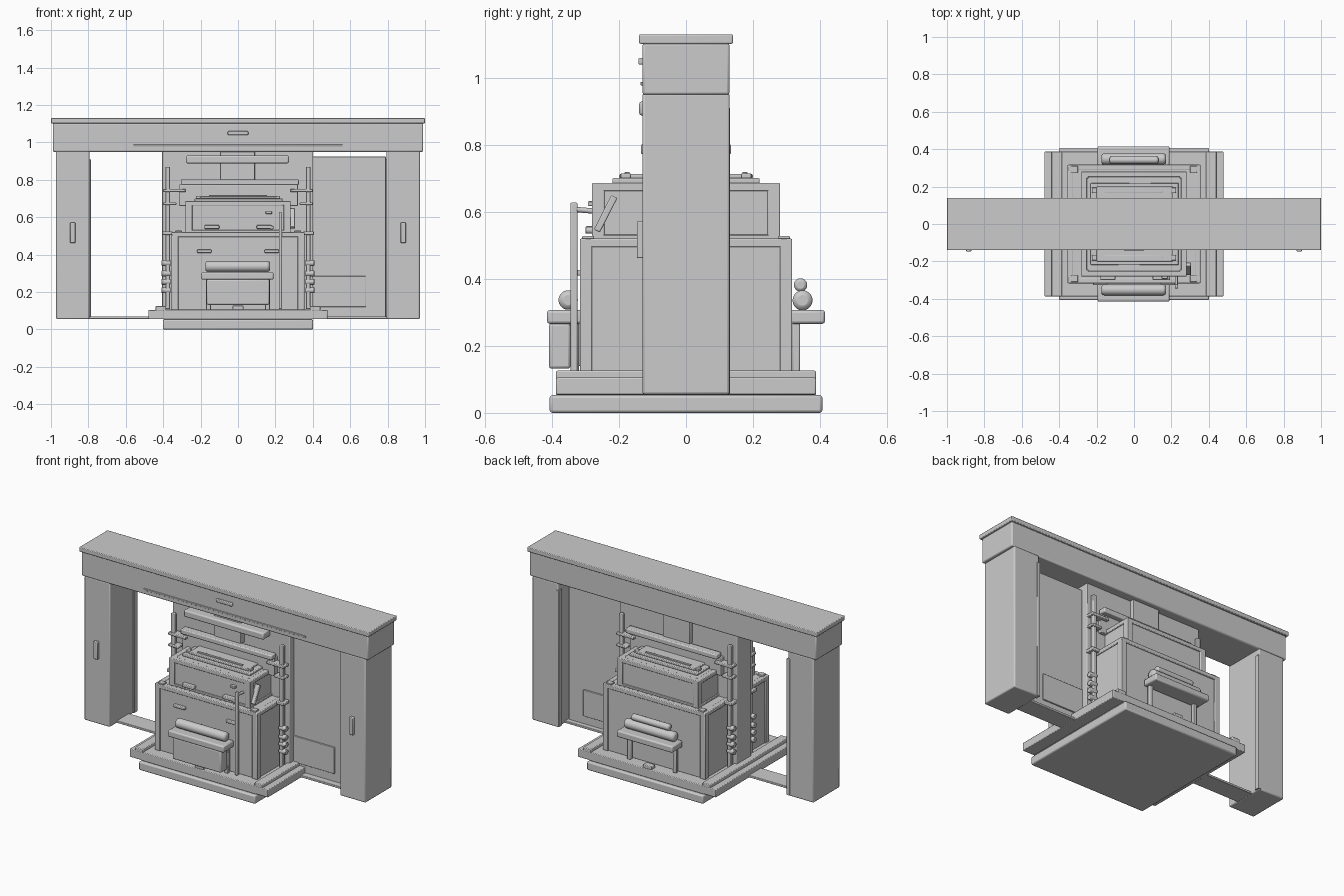
import bpy, math
from mathutils import Vector

if "Cube" in bpy.data.objects:
    bpy.data.objects.remove(bpy.data.objects["Cube"])


def finish(ob, bevel):
    if bevel:
        m = ob.modifiers.new("bevel", 'BEVEL')
        m.width, m.segments = bevel, 2
        m.limit_method = 'ANGLE'
    bpy.ops.object.shade_smooth_by_angle(angle=math.radians(35))
    return ob


def box(name, x, y, z, bevel=0.004, rot=(0, 0, 0)):
    """Box from (min, max) pairs per axis."""
    c = [(a + b) / 2 for a, b in (x, y, z)]
    bpy.ops.mesh.primitive_cube_add(size=1, location=c, rotation=rot)
    ob = bpy.context.object
    ob.name = name
    ob.scale = [abs(b - a) for a, b in (x, y, z)]
    bpy.ops.object.transform_apply(location=False, rotation=False, scale=True)
    return finish(ob, bevel)


def rod(name, a, b, r, bevel=0.0, sides=20):
    """Cylinder between two points."""
    a, b = Vector(a), Vector(b)
    d = b - a
    bpy.ops.mesh.primitive_cylinder_add(vertices=sides, radius=r, depth=d.length, location=(a + b) / 2,
                                        rotation=d.to_track_quat('Z', 'Y').to_euler())
    ob = bpy.context.object
    ob.name = name
    return finish(ob, bevel)


def span(s, a, b):
    """Interval mirrored by sign."""
    return tuple(sorted((s * a, s * b)))


def framed_box(name, hx, hy, z0, z1, w, t=0.008):
    """Box with raised corner posts and a top rim."""
    box(name + "_core", (-hx + t, hx - t), (-hy + t, hy - t), (z0, z1 - 0.003))
    for sx in (-1, 1):
        for sy in (-1, 1):
            box(name + "_corner_post", span(sx, hx - w, hx), span(sy, hy - w, hy), (z0, z1))
        box(name + "_side_rim", span(sx, hx - 0.03, hx), (-hy, hy), (z1 - 0.025, z1))
        box(name + "_front_rim", (-hx, hx), span(sx, hy - 0.03, hy), (z1 - 0.025, z1))


S = (-1, 1)

# Base platform
box("base_slab", (-.402, .402), (-.407, .407), (0, .053), .008)
box("platform", (-.40, .40), (-.388, .388), (.053, .107))
for s in S:
    box("side_rail", span(s, .385, .478), (-.388, .388), (.055, .105))
    box("side_rail_top", span(s, .385, .44), (-.388, .388), (.10, .126))
    box("platform_latch", (-.03, .03), span(s, .345, .385), (.105, .127))

# Portal frame
box("top_beam", (-.99, .99), (-.13, .13), (.95, 1.104), .007)
box("mantel_cap", (-1, 1), (-.14, .14), (1.102, 1.13), .004)
for s in S:
    box("pillar", span(s, .795, .972), (-.13, .13), (.055, .955), .007)
    box("pillar_jamb", span(s, .787, .81), (.10, .132), (.058, .91), .002)
    box("pillar_handle", span(s, .87, .897), (-.147, -.125), (.462, .572))
box("threshold", (-.80, .80), (-.06, .06), (.056, .07), .003)
box("beam_handle", (-.055, .055), (-.142, -.125), (1.04, 1.06))
box("beam_strip", (-.56, .56), (-.136, -.125), (.978, .988), .002)

# Centre wall, flue and side door panel
box("centre_wall", (-.405, .402), (-.065, .075), (.10, .952))
box("flue", (-.097, .09), (-.10, .10), (.80, .952))
box("hood_lamp", (-.278, .272), (-.14, -.065), (.888, .93), .008)
box("door_panel", (.40, .79), (-.02, .03), (.058, .925), .003)
box("door_lower_panel", (.40, .685), (-.028, .038), (.12, .285), .003)

# Stepped machine body
framed_box("lower_body", .355, .317, .105, .52, .037)
framed_box("upper_body", .282, .281, .515, .687, .038)
box("upper_body_skirt", (-.282, .282), (-.281, .281), (.518, .532), .003)
for sx in S:
    for sy in S:
        box("corner_pad", span(sx, .30, .338), span(sy, .275, .31), (.515, .528), .003)
        box("lid_clip", span(sx, .20, .225), span(sy, .165, .195), (.70, .715), .003)
box("lid_base", (-.232, .238), (-.22, .22), (.685, .701))
box("lid_top", (-.20, .207), (-.20, .20), (.70, .713))
for s in S:
    box("lid_slot_bar", (-.155, .155), span(s, .168, .183), (.71, .719), .002)

# Uprights, crossbars and clamps on both faces of the wall
for sy in S:
    box("crossbar", (-.305, .325), span(sy, .085, .135), (.772, .803), .006)
    box("crossbar_plate", (-.315, .32), span(sy, .06, .10), (.66, .775))
    for sx in S:
        box("upright", span(sx, .363, .387), span(sy, .088, .112), (.11, .87))
        box("upright_bracket", span(sx, .28, .40), span(sy, .07, .12), (.735, .752))
        box("upright_lower_bracket", span(sx, .33, .40), span(sy, .07, .12), (.665, .68))
        box("upright_clip", span(sx, .35, .405), span(sy, .07, .125), (.505, .525))
        for z in (.21, .255, .30, .355):
            rod("clamp_knob", (sx * .36, sy * .10, z), (sx * .408, sy * .10, z), .016, .003)

# Front shelf with bin and roll cushion
box("front_shelf", (-.195, .19), (-.415, -.31), (.266, .307), .008)
box("front_bin", (-.168, .168), (-.409, -.345), (.132, .268), .008)
box("front_bin_back", (-.15, .15), (-.35, -.30), (.14, .268))
rod("front_cushion", (-.175, 0 - .352, .337), (.172, -.352, .337), .029, .014)

# Back shelf with legs and two roll cushions
box("back_shelf", (-.195, .19), (.31, .415), (.266, .307), .008)
rod("back_cushion_lower", (-.175, .348, .336), (.172, .348, .336), .030, .014)
rod("back_cushion_upper", (-.13, .342, .382), (.13, .342, .382), .02, .009)
for s in S:
    box("back_shelf_leg", span(s, .145, .17), (.318, .34), (.105, .27))
    box("front_shelf_leg", span(s, .145, .17), (-.345, -.32), (.105, .27))

# Tall rod, lever and small pulls
box("tall_rod", (.218, .235), (-.345, -.324), (.11, .628))
rod("rod_stay", (.226, -.335, .608), (.226, -.27, .602), .008)
rod("stay_knob", (.18, -.275, .545), (.18, -.30, .545), .01, .002)
box("side_lever", (.275, .305), (-.25, -.23), (.537, .652), .004, (math.radians(-27), 0, 0))
for s in S:
    box("upper_pull", span(s, .10, .18), (-.30, -.265), (.538, .558))
    box("lower_pull", span(s, .142, .22), (-.326, -.30), (.41, .427))
box("label_tab", (.148, .182), (-.293, -.268), (.618, .632), .003)
